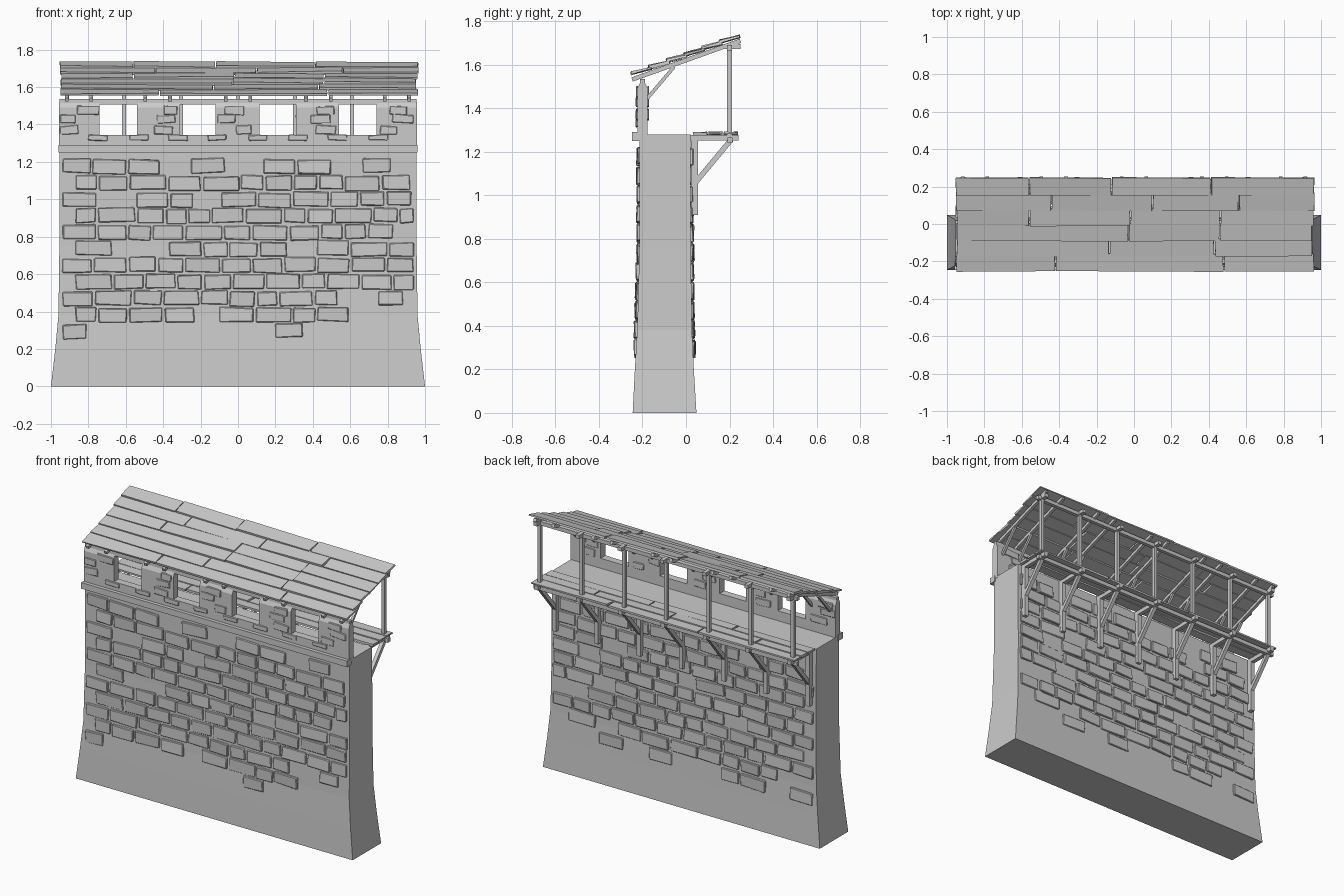
import bpy, bmesh, math, random
from mathutils import Matrix, Vector

random.seed(4)
uni = random.uniform
cube = bpy.data.objects.get("Cube")
if cube:
    bpy.data.objects.remove(cube, do_unlink=True)

# One plain grey for the whole model
GREY = (0.6, 0.6, 0.6, 1)
mat = bpy.data.materials.new("plain_grey")
mat.use_nodes = True
mat.diffuse_color = GREY
bsdf = mat.node_tree.nodes["Principled BSDF"]
bsdf.inputs["Base Color"].default_value = GREY
bsdf.inputs["Roughness"].default_value = 0.9


def finish(name, bm, bevel=0):
    if bevel:
        bmesh.ops.bevel(bm, geom=bm.edges[:], offset=bevel, segments=1, affect='EDGES')
    bmesh.ops.recalc_face_normals(bm, faces=bm.faces[:])
    mesh = bpy.data.meshes.new(name)
    bm.to_mesh(mesh)
    bm.free()
    mesh.materials.append(mat)
    obj = bpy.data.objects.new(name, mesh)
    bpy.context.collection.objects.link(obj)
    return obj


def block(bm, center, size, rot_x=0, rot_y=0, rot_z=0, jitter=0):
    m = (Matrix.Translation(center) @ Matrix.Rotation(rot_z, 4, 'Z')
         @ Matrix.Rotation(rot_y, 4, 'Y') @ Matrix.Rotation(rot_x, 4, 'X')
         @ Matrix.Diagonal((*size, 1)))
    verts = bmesh.ops.create_cube(bm, size=1, matrix=m)["verts"]
    for v in verts:
        v.co += Vector((uni(-jitter, jitter), uni(-jitter, jitter) * 0.3, uni(-jitter, jitter)))


def span(bm, x, y, z):
    block(bm, [(a + b) / 2 for a, b in (x, y, z)], [b - a for a, b in (x, y, z)])


def strut(bm, x, p, q, width=0.022):
    dy, dz = q[0] - p[0], q[1] - p[1]
    block(bm, (x, (p[0] + q[0]) / 2, (p[1] + q[1]) / 2),
          (width, math.hypot(dy, dz), width), rot_x=math.atan2(dz, dy))


def prism(bm, profile, x0, x1):
    a, b = ([bm.verts.new((x, y, z)) for y, z in profile] for x in (x0, x1))
    bm.faces.new(a)
    bm.faces.new(b)
    for i in range(len(a)):
        j = (i + 1) % len(a)
        bm.faces.new((a[i], a[j], b[j], b[i]))


# Wall body: levels of height, half width, front y, back y
LEVELS = [(0, 1.0, -0.245, 0.048), (0.2, 0.977, -0.235, 0.036), (0.38, 0.96, -0.224, 0.027),
          (0.75, 0.955, -0.214, 0.022), (1.28, 0.955, -0.214, 0.02)]
bm = bmesh.new()
rings = [[bm.verts.new((sx * h, y, z)) for sx, y in ((-1, f), (1, f), (1, b), (-1, b))]
         for z, h, f, b in LEVELS]
for lo, hi in zip(rings, rings[1:]):
    for i in range(4):
        j = (i + 1) % 4
        bm.faces.new((lo[i], lo[j], hi[j], hi[i]))
bm.faces.new(rings[0])
bm.faces.new(rings[-1])
finish("wall_body", bm)


def wall_y(z, back):
    for a, b in zip(LEVELS, LEVELS[1:]):
        if z <= b[0]:
            t = (z - a[0]) / (b[0] - a[0])
            return a[2 + back] * (1 - t) + b[2 + back] * t
    return LEVELS[-1][2 + back]


# Uneven stone courses on both faces, sparse at the base and the top
PITCH = 0.088
for back, name in enumerate(("front_stones", "back_stones")):
    bm = bmesh.new()
    for row in range(11):
        z = 0.296 + row * PITCH
        keep = {0: 0.35, 1: 0.75, 10: 0.6}.get(row, 0.92)
        x = -0.945 + (row % 2) * 0.07
        while x < 0.86:
            w = min(uni(0.12, 0.21), 0.945 - x)
            if random.random() < keep:
                out = uni(-0.003, 0.004)
                block(bm, (x + w / 2, wall_y(z, back) + (out if back else -out),
                           z + uni(-0.006, 0.006)),
                      (w - 0.014, 0.02, PITCH - 0.012), rot_y=uni(-0.03, 0.03),
                      rot_z=uni(-0.03, 0.03), rot_x=uni(-0.06, 0.06), jitter=0.004)
            x += w
    finish(name, bm, 0.004)

# Ledge along the front and parapet with merlons
bm = bmesh.new()
span(bm, (-0.96, 0.96), (-0.247, -0.2), (1.25, 1.29))
finish("front_ledge", bm)

MERLONS = [(-0.957, -0.74), (-0.54, -0.31), (-0.12, 0.115), (0.31, 0.54), (0.74, 0.957)]
F, B = -0.224, -0.176
bm = bmesh.new()
span(bm, (-0.957, 0.957), (F, B), (1.27, 1.345))
for x0, x1 in MERLONS:
    prism(bm, [(F, 1.34), (B, 1.34), (B, 1.49), (-0.19, 1.52), (-0.21, 1.52), (F, 1.49)], x0, x1)
finish("parapet", bm)

# Loose stones showing on the merlons and the window sills
bm = bmesh.new()
for x0, x1 in MERLONS:
    for y in (F, B):
        for z in (1.37, 1.43, 1.475):
            w = uni(0.07, 0.12)
            block(bm, (uni(x0 + w / 2, x1 - w / 2), y, z), (w, 0.012, 0.045),
                  rot_y=uni(-0.06, 0.06), jitter=0.004)
for (_, a), (b, _) in zip(MERLONS, MERLONS[1:]):
    for s, x in ((1, a), (-1, b)):
        block(bm, (x - s * 0.01, F, 1.33), (0.1, 0.014, 0.03), jitter=0.004)
finish("parapet_stones", bm, 0.003)

# Roof timbers: wall plate, rafters in pairs, front braces, rear beam
RAFTERS = [c + s * 0.066 for c in (-0.85, -0.43, 0, 0.43, 0.85) for s in (-1, 1)]
POSTS = [i * 0.305 for i in range(-3, 4)]
SLOPE = math.atan2(0.175, 0.49)
bm = bmesh.new()
span(bm, (-0.955, 0.955), (-0.212, -0.188), (1.508, 1.535))
finish("wall_plate", bm)
bm = bmesh.new()
for x in RAFTERS:
    strut(bm, x, (-0.248, 1.532), (0.25, 1.71), 0.02)
finish("rafters", bm)
bm = bmesh.new()
for x in RAFTERS:
    strut(bm, x, (-0.178, 1.445), (-0.055, 1.59), 0.016)
finish("rafter_braces", bm)
bm = bmesh.new()
span(bm, (-0.95, 0.95), (0.188, 0.212), (1.665, 1.69))
for x in POSTS:
    span(bm, (x - 0.013, x + 0.013), (0.18, 0.25), (1.672, 1.695))
finish("rear_roof_beam", bm)

# Overlapping roof boards with staggered joints
JOINTS = [(-0.42, 0.48), (-0.13, 0.43), (-0.03, 0.46), (-0.56, -0.02, 0.46),
          (-0.44, 0.1, 0.56), (-0.56, -0.12, 0.41)]
bm = bmesh.new()
for row, joints in enumerate(JOINTS):
    y = -0.205 + row * 0.081
    z = 1.567 + (y + 0.205) * math.tan(SLOPE) + 0.004
    ends = [-0.96 + uni(0, 0.02), *joints, 0.97 - uni(0, 0.02)]
    for a, b in zip(ends, ends[1:]):
        block(bm, ((a + b) / 2, y, z + uni(-0.002, 0.004)), (b - a - 0.007, 0.097, 0.013),
              rot_x=SLOPE - 0.09, rot_y=uni(-0.012, 0.012), rot_z=uni(-0.008, 0.008),
              jitter=0.003)
finish("roof_boards", bm)

# Rear posts carrying the roof
bm = bmesh.new()
for x in POSTS:
    span(bm, (x - 0.011, x + 0.011), (0.189, 0.211), (1.25, 1.685))
finish("posts", bm)

# Walkway: boards, beams and wall brackets
bm = bmesh.new()
for row, joints in enumerate([(-0.4, 0.2), (-0.62, 0.0, 0.55), (-0.25, 0.4)]):
    ends = [-0.955, *joints, 0.955]
    for a, b in zip(ends, ends[1:]):
        block(bm, ((a + b) / 2, 0.066 + row * 0.07, 1.284 + uni(-0.002, 0.004)),
              (b - a - 0.008, 0.064, 0.012), rot_z=uni(-0.008, 0.008), jitter=0.003)
finish("walkway_boards", bm)
bm = bmesh.new()
span(bm, (-0.95, 0.95), (0.19, 0.214), (1.24, 1.266))
finish("walkway_beam", bm)
bm = bmesh.new()
for x in POSTS:
    span(bm, (x - 0.014, x + 0.014), (0.01, 0.242), (1.252, 1.278))
    span(bm, (x - 0.014, x + 0.014), (0.022, 0.054), (0.91, 1.26))
    strut(bm, x, (0.045, 1.06), (0.207, 1.255), 0.024)
finish("brackets", bm)
